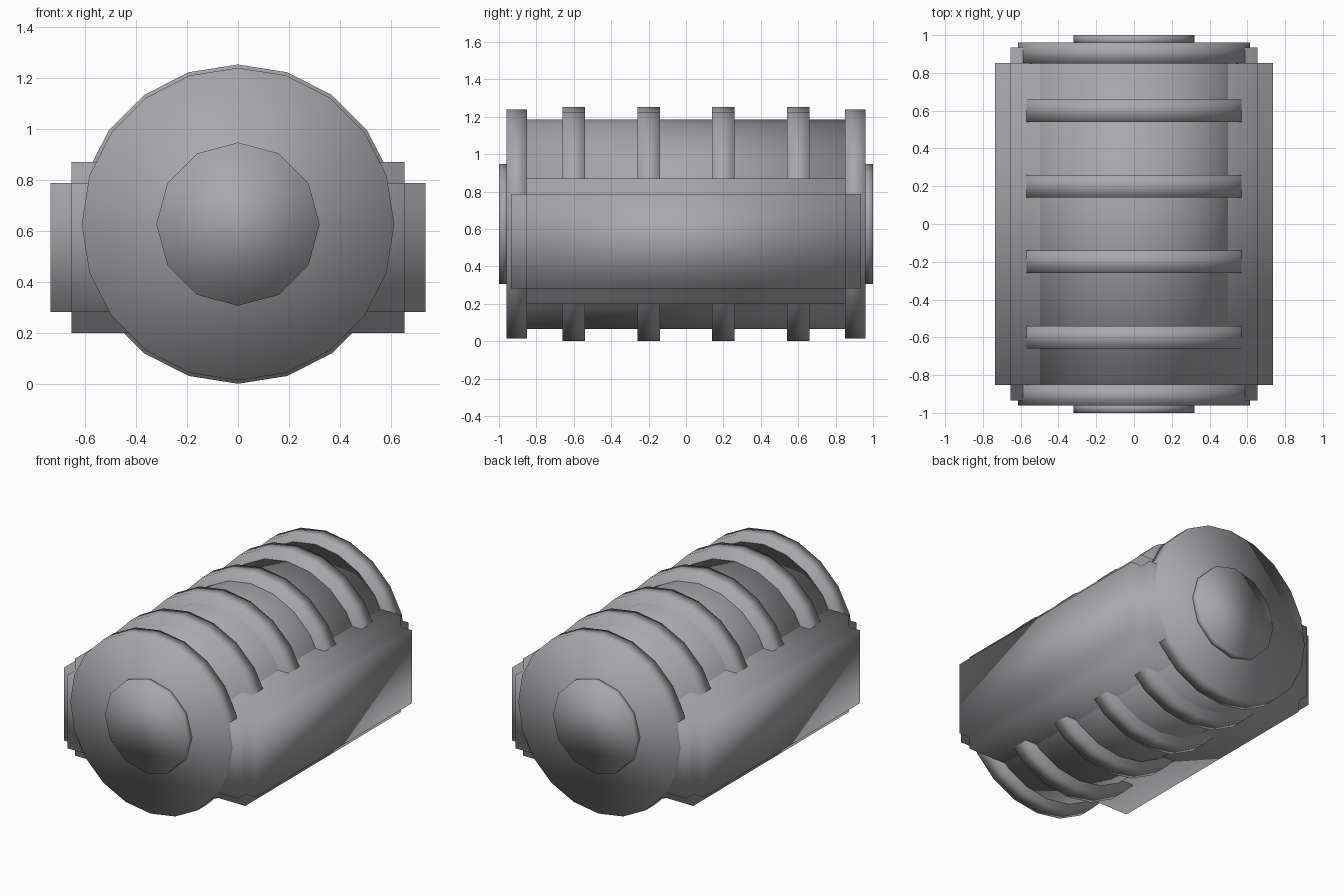
import bpy, bmesh, math

if "Cube" in bpy.data.objects:
    bpy.data.objects.remove(bpy.data.objects["Cube"])

AXIS_Z = 0.626  # height of the barrel's axis

# Dark grey finish shared by every part
grey = bpy.data.materials.new("dark_grey")
grey.diffuse_color = (0.39, 0.39, 0.41, 1)
grey.use_nodes = True
grey.node_tree.nodes["Principled BSDF"].inputs["Base Color"].default_value = grey.diffuse_color


def disc(name, radius, y0, y1, sides=20):
    """Smooth low-poly drum lying along y, with a vertex at the top."""
    bpy.ops.mesh.primitive_cylinder_add(
        vertices=sides, radius=radius, depth=y1 - y0,
        location=(0, (y0 + y1) / 2, AXIS_Z), rotation=(math.pi / 2, 0, 0))
    ob = bpy.context.object
    ob.name = name
    bpy.ops.object.transform_apply(location=False, rotation=True, scale=False)
    bpy.ops.object.shade_smooth()
    ob.data.materials.append(grey)
    return ob


# Central drum
disc("barrel", 0.56, -0.86, 0.86)

# Raised bands around the drum
for i, y in enumerate((-0.6, -0.2, 0.2, 0.6)):
    disc(f"band_{i + 1}", 0.626, y - 0.06, y + 0.06)

# End plates and hubs, front and back
for side, s in (("front", -1), ("back", 1)):
    disc(f"{side}_end_plate", 0.613, *sorted((s * 0.85, s * 0.96)))
    disc(f"{side}_hub", 0.32, *sorted((s * 0.95, s * 1.0)), sides=12)

# Side housing: a box with all six faces pushed outwards, giving stepped edges
bm = bmesh.new()
bmesh.ops.create_cube(bm, size=2)
bmesh.ops.scale(bm, vec=(0.653, 0.853, 0.253), verts=bm.verts)
bm.normal_update()
normals = [f.normal.copy() for f in bm.faces]
for n in normals:
    face = max((f for f in bm.faces if f.normal.dot(n) > 0.9),
               key=lambda f: f.calc_area())
    new = bmesh.ops.extrude_face_region(bm, geom=[face])["geom"]
    verts = [g for g in new if isinstance(g, bmesh.types.BMVert)]
    bmesh.ops.translate(bm, vec=n * 0.082, verts=verts)
    if face.is_valid:
        bmesh.ops.delete(bm, geom=[face], context='FACES_ONLY')
    bm.normal_update()
bmesh.ops.recalc_face_normals(bm, faces=bm.faces)
for f in bm.faces:
    f.smooth = True
mesh = bpy.data.meshes.new("side_housing")
bm.to_mesh(mesh)
bm.free()
mesh.materials.append(grey)
housing = bpy.data.objects.new("side_housing", mesh)
housing.location = (0, 0, 0.534)
bpy.context.collection.objects.link(housing)
